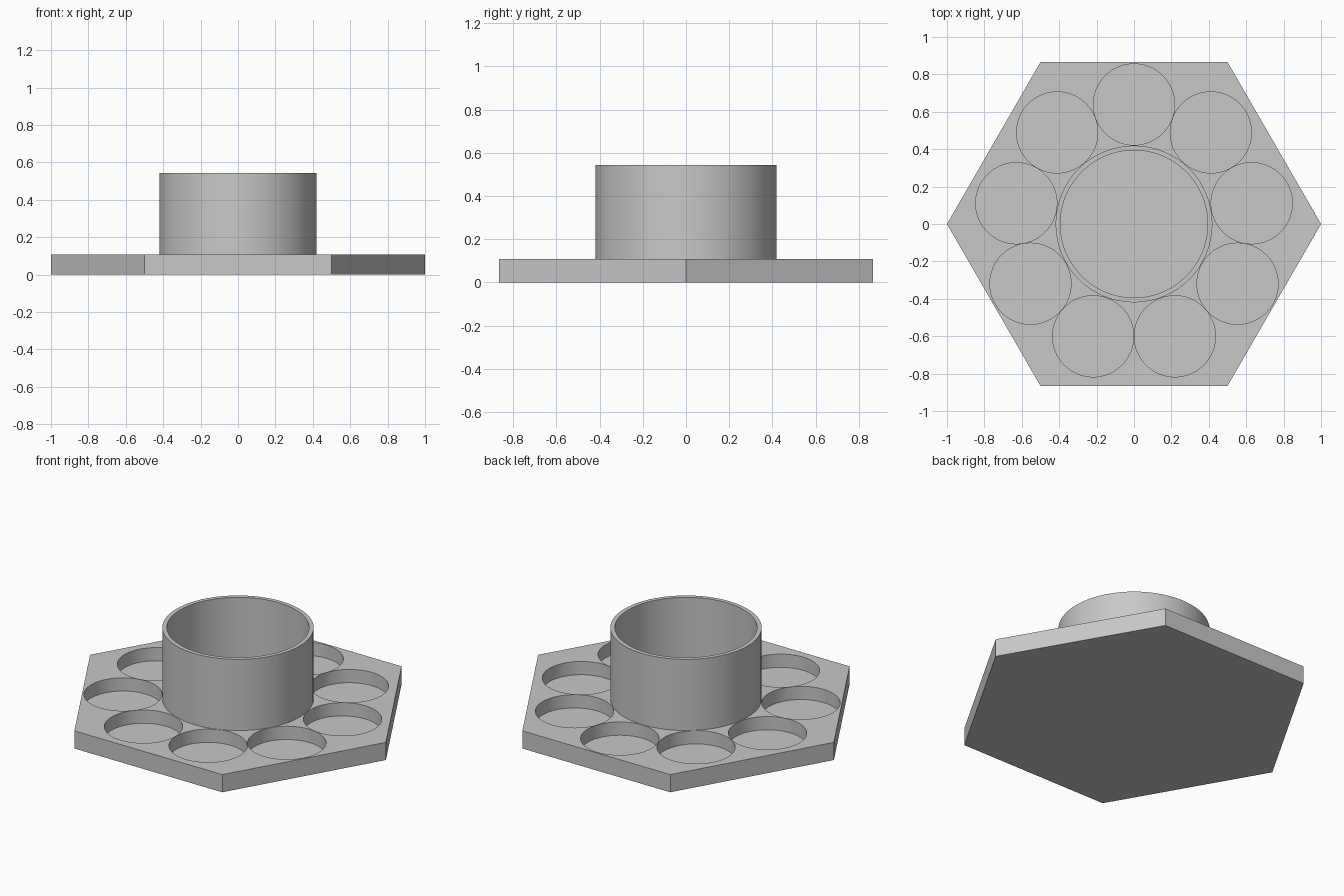
import bpy, bmesh, math
from mathutils import Matrix

if "Cube" in bpy.data.objects:
    bpy.data.objects.remove(bpy.data.objects["Cube"])

PLATE_H, FLOOR_Z, CUP_H = 0.108, 0.027, 0.543
CUP_R, BORE_R = 0.419, 0.394
POCKET_R, RING_R, POCKETS = 0.217, 0.639, 9

grey = bpy.data.materials.new("light_grey")
grey.use_nodes = True
colour = (0.58, 0.58, 0.58, 1)
grey.diffuse_color = colour
grey.node_tree.nodes["Principled BSDF"].inputs["Base Color"].default_value = colour


def add_cylinder(bm, radius, z0, z1, sides, x=0, y=0):
    bmesh.ops.create_cone(bm, cap_ends=True, segments=sides, radius1=radius,
                          radius2=radius, depth=z1 - z0,
                          matrix=Matrix.Translation((x, y, (z0 + z1) / 2)))


def make_object(name, bm):
    mesh = bpy.data.meshes.new(name)
    bm.to_mesh(mesh)
    bm.free()
    mesh.materials.append(grey)
    obj = bpy.data.objects.new(name, mesh)
    bpy.context.collection.objects.link(obj)
    return obj


def activate(obj):
    bpy.ops.object.select_all(action='DESELECT')
    obj.select_set(True)
    bpy.context.view_layer.objects.active = obj


# Hexagonal base plate, corners on the x axis
bm = bmesh.new()
add_cylinder(bm, 1, 0, PLATE_H, 6)
bmesh.ops.rotate(bm, verts=bm.verts, matrix=Matrix.Rotation(math.radians(30), 3, 'Z'))
base_plate = make_object("base_plate", bm)

# Ring of round pockets plus the central bore
bm = bmesh.new()
for i in range(POCKETS):
    a = math.pi / 2 + math.tau * i / POCKETS
    add_cylinder(bm, POCKET_R, FLOOR_Z, CUP_H, 80,
                 RING_R * math.cos(a), RING_R * math.sin(a))
add_cylinder(bm, BORE_R, FLOOR_Z, CUP_H, 96)
cutter = make_object("pocket_cutter", bm)
cutter.hide_render = True

# Corners must lie on the x axis whichever way the primitive starts
if max(v.co.x for v in base_plate.data.vertices) < 0.95:
    base_plate.data.transform(Matrix.Rotation(math.radians(30), 4, 'Z'))

cut = base_plate.modifiers.new("pockets", 'BOOLEAN')
cut.operation = 'DIFFERENCE'
cut.solver = 'EXACT'
cut.object = cutter
activate(base_plate)
bpy.ops.object.modifier_apply(modifier=cut.name)
bpy.data.objects.remove(cutter)

# Central cup wall, a turned rectangular section
bm = bmesh.new()
section = [(BORE_R, PLATE_H), (CUP_R, PLATE_H), (CUP_R, CUP_H), (BORE_R, CUP_H)]
verts = [bm.verts.new((r, 0, z)) for r, z in section]
edges = [bm.edges.new((verts[i], verts[(i + 1) % 4])) for i in range(4)]
bmesh.ops.spin(bm, geom=verts + edges, cent=(0, 0, 0), axis=(0, 0, 1),
               angle=math.tau, steps=96)
bmesh.ops.remove_doubles(bm, verts=bm.verts, dist=0.0001)
bmesh.ops.recalc_face_normals(bm, faces=bm.faces)
cup_wall = make_object("cup_wall", bm)

# Smooth round walls, crisp rims
for obj in (base_plate, cup_wall):
    activate(obj)
    bpy.ops.object.shade_smooth_by_angle(angle=math.radians(30))
